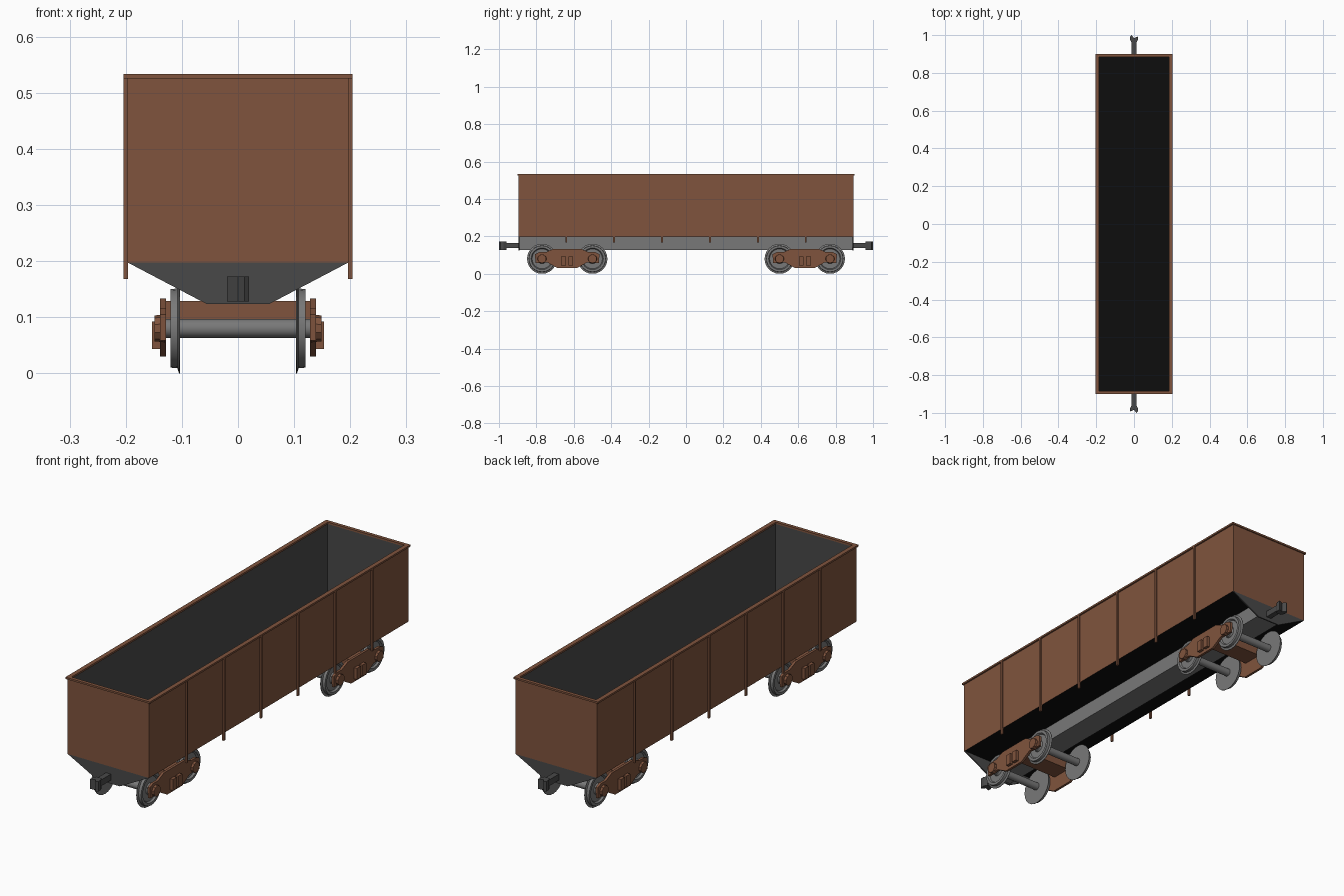
import bpy, bmesh, math
from mathutils import Vector, Matrix

if "Cube" in bpy.data.objects:
    bpy.data.objects.remove(bpy.data.objects["Cube"])


def material(name, rgb):
    m = bpy.data.materials.new(name)
    m.diffuse_color = (*rgb, 1)
    m.use_nodes = True
    m.node_tree.nodes["Principled BSDF"].inputs["Base Color"].default_value = m.diffuse_color
    return m


BROWN = material("rust brown", (0.215, 0.088, 0.047))
GREY = material("steel grey", (0.19, 0.19, 0.19))
DARK = material("dark grey", (0.066, 0.066, 0.066))
BLACK = material("near black", (0.004, 0.004, 0.004))


def finish(name, bm, *mats, smooth=False):
    bmesh.ops.recalc_face_normals(bm, faces=bm.faces)
    me = bpy.data.meshes.new(name)
    bm.to_mesh(me)
    bm.free()
    ob = bpy.data.objects.new(name, me)
    bpy.context.collection.objects.link(ob)
    for m in mats:
        me.materials.append(m)
    if smooth:
        bpy.ops.object.select_all(action='DESELECT')
        ob.select_set(True)
        bpy.context.view_layer.objects.active = ob
        bpy.ops.object.shade_smooth_by_angle(angle=math.radians(35))
    return ob


def box_bm(x0, x1, y0, y1, z0, z1):
    bm = bmesh.new()
    size = Matrix.Diagonal((x1 - x0, y1 - y0, z1 - z0, 1))
    mid = Matrix.Translation(((x0 + x1) / 2, (y0 + y1) / 2, (z0 + z1) / 2))
    bmesh.ops.create_cube(bm, size=1, matrix=mid @ size)
    return bm


def box(name, mat, *bounds):
    return finish(name, box_bm(*bounds), mat)


def prism(name, mat, points, offset):
    """Extrude a flat 3D outline along offset."""
    bm = bmesh.new()
    f = bm.faces.new([bm.verts.new(p) for p in points])
    r = bmesh.ops.extrude_face_region(bm, geom=[f], use_keep_orig=True)
    verts = [v for v in r["geom"] if isinstance(v, bmesh.types.BMVert)]
    bmesh.ops.translate(bm, verts=verts, vec=offset)
    return finish(name, bm, mat)


def lathe_x(name, mat, profile, y, z, segs=24):
    """Spin an (x, radius) profile about an axle line parallel to x."""
    bm = bmesh.new()
    vs = [bm.verts.new((x, y, z + r)) for x, r in profile]
    es = [bm.edges.new(p) for p in zip(vs, vs[1:])]
    bmesh.ops.spin(bm, geom=vs + es, cent=(0, y, z), axis=(1, 0, 0),
                   angle=math.tau, steps=segs, use_duplicate=False)
    bmesh.ops.remove_doubles(bm, verts=bm.verts, dist=1e-5)
    return finish(name, bm, mat, smooth=True)


# open tub: brown outside, dark inside walls, black floor and underside
bm = box_bm(-0.197, 0.197, -0.895, 0.895, 0.197, 0.527)
top = max(bm.faces, key=lambda f: f.calc_center_median().z)
bmesh.ops.inset_region(bm, faces=[top], thickness=0.01)
r = bmesh.ops.extrude_face_region(bm, geom=[top])
bmesh.ops.translate(bm, vec=(0, 0, -0.323),
                    verts=[v for v in r["geom"] if isinstance(v, bmesh.types.BMVert)])
if top.is_valid:
    bmesh.ops.delete(bm, geom=[top], context='FACES_ONLY')
bm.normal_update()
for f in bm.faces:
    c = f.calc_center_median()
    if abs(f.normal.z) > 0.9:
        f.material_index = 2 if c.z < 0.3 else 0
    elif abs(c.x) < 0.19 and abs(c.y) < 0.89:
        f.material_index = 1
finish("wagon_tub", bm, BROWN, DARK, BLACK)

# top rim and side posts
for s in (-1, 1):
    xs = sorted((s * 0.185, s * 0.204))
    ys = sorted((s * 0.885, s * 0.9))
    box("side_rim", BROWN, *xs, -0.9, 0.9, 0.525, 0.533)
    box("end_rim", BROWN, -0.185, 0.185, *ys, 0.525, 0.533)
    for i in range(6):
        y = (i - 2.5) * 0.256
        box("side_post", BROWN, *sorted((s * 0.196, s * 0.204)),
            y - 0.005, y + 0.005, 0.168, 0.526)

# centre sill
box("centre_sill", GREY, -0.055, 0.055, -0.89, 0.89, 0.128, 0.199)

# end plates and couplers
for s in (-1, 1):
    prism("end_plate", DARK,
          [(-0.196, s * 0.895, 0.197), (0.196, s * 0.895, 0.197),
           (0.055, s * 0.895, 0.123), (-0.055, s * 0.895, 0.123)],
          (0, -s * 0.006, 0))
    box("coupler_shank", DARK, -0.012, 0.012, *sorted((s * 0.88, s * 0.972)), 0.138, 0.165)
    head = [(0.012, 0.96), (0.02, 0.975), (0.02, 0.993), (0.012, 1.0), (0.0, 0.984),
            (-0.02, 0.992), (-0.02, 0.975), (-0.012, 0.96)]
    prism("coupler_head", DARK, [(-s * x, s * y, 0.128) for x, y in head], (0, 0, 0.044))

# bogies
frame = [(-0.172, 0.105), (-0.15, 0.115), (-0.115, 0.115), (-0.075, 0.133),
         (0.075, 0.133), (0.115, 0.115), (0.15, 0.115), (0.172, 0.105),
         (0.17, 0.058), (0.105, 0.06), (0.052, 0.03), (-0.052, 0.03),
         (-0.105, 0.06), (-0.17, 0.058)]
wheel = [(0.103, 0), (0.103, 0.08), (0.105, 0.08), (0.108, 0.071), (0.12, 0.07),
         (0.12, 0.058), (0.112, 0.053), (0.112, 0.026), (0.12, 0.022), (0.12, 0)]
AXLE_Z = 0.08
for cy in (-0.635, 0.635):
    box("bolster", BROWN, -0.13, 0.13, cy - 0.045, cy + 0.045, 0.095, 0.129)
    for dy in (-0.135, 0.135):
        y = cy + dy
        lathe_x("axle", GREY, [(-0.13, 0), (-0.13, 0.017), (0.13, 0.017), (0.13, 0)],
                y, AXLE_Z, 16)
        for s in (-1, 1):
            lathe_x("wheel", GREY, [(s * x, r) for x, r in wheel], y, AXLE_Z)
            lathe_x("axle_box", BROWN,
                    [(s * x, r) for x, r in ((0.13, 0), (0.13, 0.025), (0.149, 0.023), (0.149, 0))],
                    y, AXLE_Z, 10)
    for s in (-1, 1):
        prism("side_frame", BROWN, [(s * 0.128, cy + y, z) for y, z in frame],
              (s * 0.011, 0, 0))
        for dy in (-0.019, 0.019):
            box("spring_box", BROWN, *sorted((s * 0.138, s * 0.153)),
                cy + dy - 0.013, cy + dy + 0.013, 0.043, 0.092)
